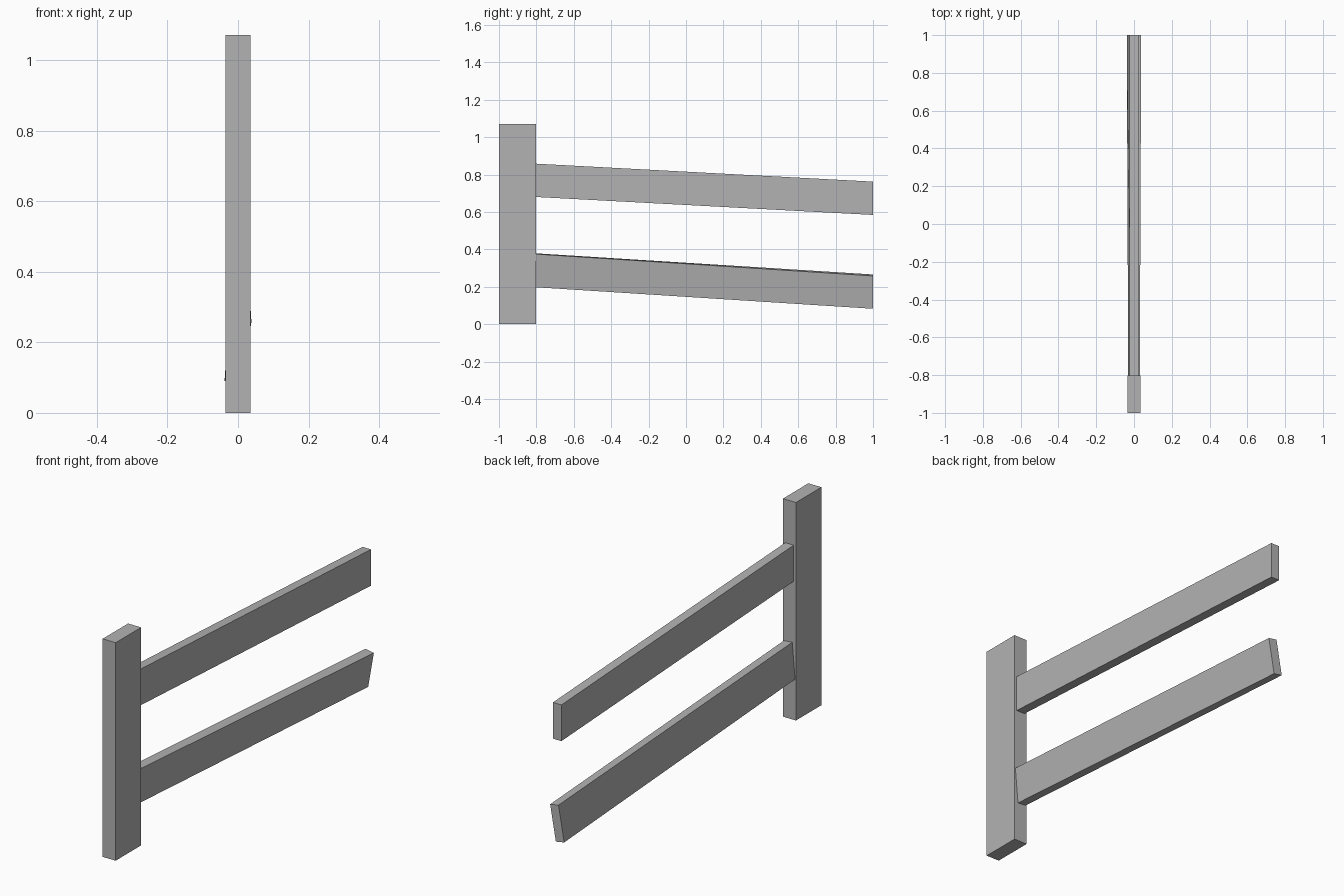
import bpy, bmesh
from math import sin, cos, radians

if "Cube" in bpy.data.objects:
    bpy.data.objects.remove(bpy.data.objects["Cube"])

grey = bpy.data.materials.new("dark_grey")
grey.diffuse_color = (0.45, 0.45, 0.45, 1)
grey.use_nodes = True
grey.node_tree.nodes["Principled BSDF"].inputs["Base Color"].default_value = grey.diffuse_color


def loft(name, sections):
    """Closed beam between two rectangular sections:
    (y, centre z, width, height, roll in degrees)."""
    bm = bmesh.new()
    rings = []
    for y, z, w, h, roll in sections:
        a = radians(roll)
        ring = []
        for sx, sz in ((-1, -1), (1, -1), (1, 1), (-1, 1)):
            dx, dz = sx * w / 2, sz * h / 2
            ring.append(bm.verts.new((dx * cos(a) + dz * sin(a), y,
                                      z - dx * sin(a) + dz * cos(a))))
        rings.append(ring)
    first, last = rings
    bm.faces.new(first)
    bm.faces.new(last[::-1])
    for i in range(4):
        j = (i + 1) % 4
        bm.faces.new((first[i], last[i], last[j], first[j]))
    bmesh.ops.recalc_face_normals(bm, faces=bm.faces)
    mesh = bpy.data.meshes.new(name)
    bm.to_mesh(mesh)
    bm.free()
    mesh.materials.append(grey)
    obj = bpy.data.objects.new(name, mesh)
    bpy.context.collection.objects.link(obj)
    return obj


# Upright post
loft("post", [(-1.0, 0.5355, 0.071, 1.071, 0), (-0.803, 0.5355, 0.071, 1.071, 0)])

# Straight upper rail, sloping down away from the post
loft("upper_rail", [(-0.803, 0.769, 0.046, 0.178, 0), (1.0, 0.673, 0.046, 0.178, 0)])

# Lower rail, twisted along its length
loft("lower_rail", [(-0.803, 0.288, 0.046, 0.178, 5), (1.0, 0.174, 0.046, 0.178, 10)])
